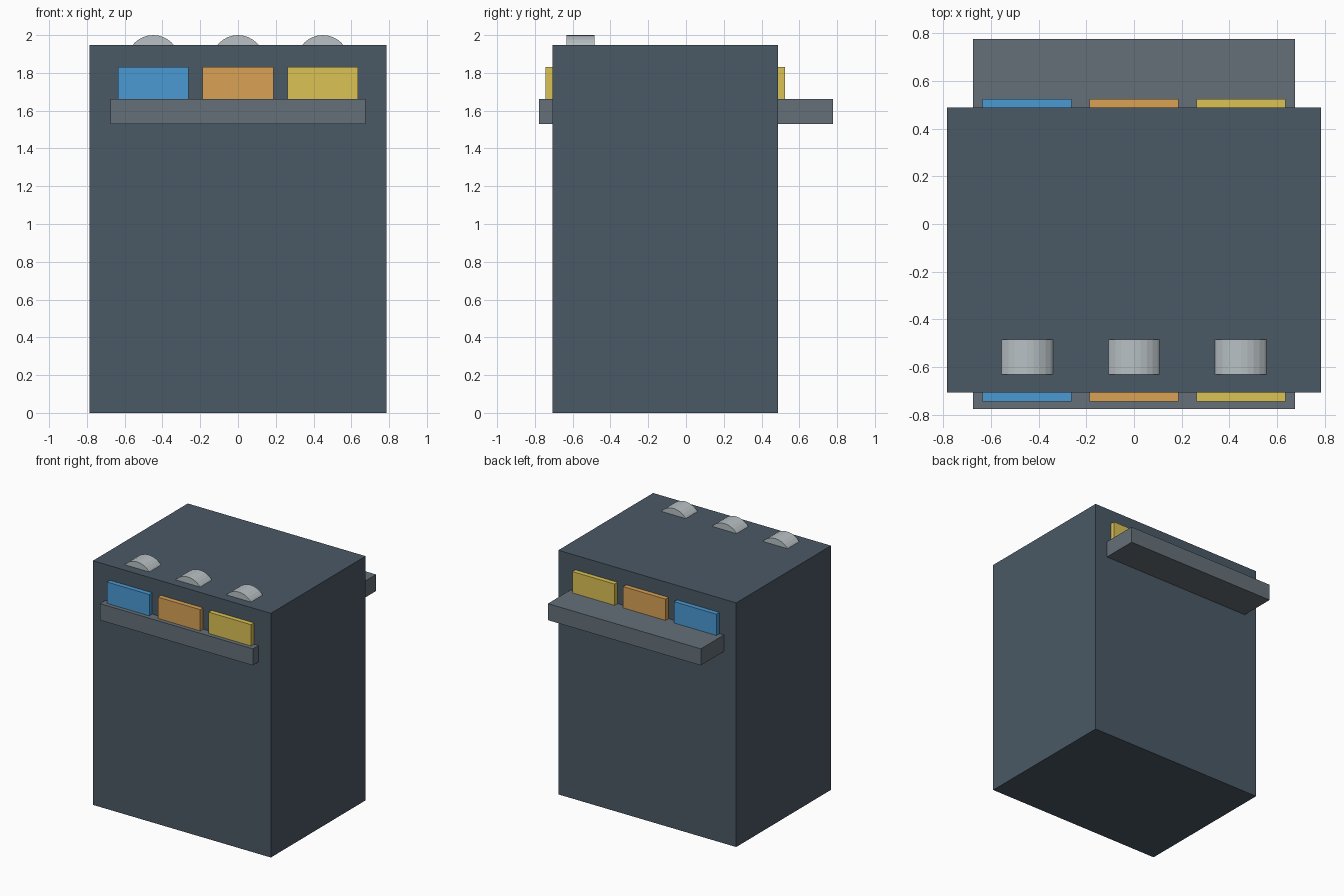
import bpy
import math

if "Cube" in bpy.data.objects:
    bpy.data.objects.remove(bpy.data.objects["Cube"])


def material(name, rgb):
    mat = bpy.data.materials.new(name)
    mat.diffuse_color = (*rgb, 1)
    mat.use_nodes = True
    mat.node_tree.nodes["Principled BSDF"].inputs["Base Color"].default_value = mat.diffuse_color
    return mat


def box(name, x, y, z, mat):
    """Box from (min, max) ranges on each axis."""
    spans = (x, y, z)
    bpy.ops.mesh.primitive_cube_add(size=1, location=[(a + b) / 2 for a, b in spans])
    ob = bpy.context.object
    ob.name = name
    ob.scale = [b - a for a, b in spans]
    bpy.ops.object.transform_apply(location=False, rotation=False, scale=True)
    ob.data.materials.append(mat)
    return ob


dark = material("dark_slate", (0.07, 0.10, 0.13))
slate = material("slate_grey", (0.13, 0.16, 0.19))
silver = material("silver", (0.48, 0.53, 0.55))
colours = {
    "blue": material("blue", (0.07, 0.32, 0.65)),
    "orange": material("orange", (0.70, 0.36, 0.09)),
    "yellow": material("yellow", (0.71, 0.54, 0.09)),
}

# Cabinet body
box("cabinet", (-0.785, 0.785), (-0.707, 0.488), (0, 1.948), dark)

# Tray passing through the cabinet, protruding further at the back
box("tray", (-0.675, 0.675), (-0.777, 0.777), (1.53, 1.662), slate)

# Coloured cartridges on the tray, each with a round cap above it
for i, (colour, mat) in enumerate(colours.items()):
    x = (i - 1) * 0.449
    box(colour + "_cartridge", (x - 0.187, x + 0.187), (-0.744, 0.525), (1.662, 1.832), mat)
    bpy.ops.mesh.primitive_cylinder_add(vertices=32, radius=0.14, depth=0.148,
                                        location=(x, -0.558, 1.86),
                                        rotation=(math.pi / 2, 0, 0))
    cap = bpy.context.object
    cap.name = colour + "_roller"
    cap.data.materials.append(silver)
